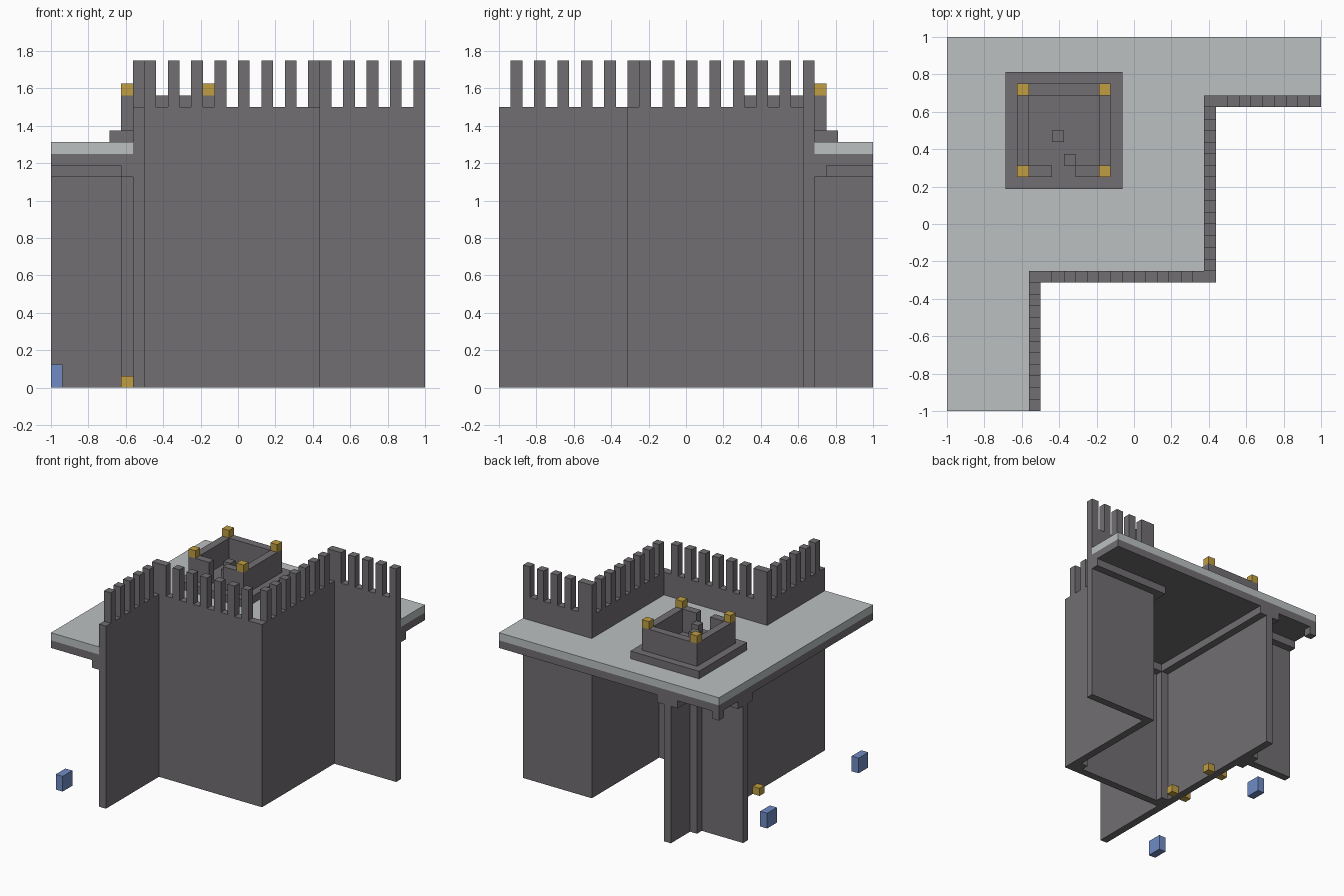
import bpy, bmesh
from mathutils import Vector

cube = bpy.data.objects.get("Cube")
if cube:
    bpy.data.objects.remove(cube, do_unlink=True)

U = 1 / 16  # every part sits on a grid of this size


def material(name, rgb):
    m = bpy.data.materials.new(name)
    m.use_nodes = True
    colour = (*rgb, 1)
    m.diffuse_color = colour
    m.node_tree.nodes["Principled BSDF"].inputs["Base Color"].default_value = colour
    return m


stone = material("dark stone", (0.165, 0.157, 0.165))
pale = material("pale stone", (0.50, 0.53, 0.53))
gold = material("gold", (0.52, 0.34, 0.055))
blue = material("blue", (0.16, 0.26, 0.55))


def finish(name, bm, mat):
    bmesh.ops.recalc_face_normals(bm, faces=bm.faces)
    mesh = bpy.data.meshes.new(name)
    bm.to_mesh(mesh)
    bm.free()
    mesh.materials.append(mat)
    bpy.context.collection.objects.link(bpy.data.objects.new(name, mesh))


def blocks(name, mat, z0, z1, *rects):
    """Boxes over grid rectangles (x0, x1, y0, y1), between two heights."""
    bm = bmesh.new()
    for x0, x1, y0, y1 in rects:
        lo, hi = Vector((x0, y0, z0)) * U, Vector((x1, y1, z1)) * U
        for v in bmesh.ops.create_cube(bm, size=1)["verts"]:
            v.co = (lo + hi) / 2 + v.co * (hi - lo)
    finish(name, bm, mat)


def plate(name, mat, z0, z1, outline):
    bm = bmesh.new()
    face = bm.faces.new([bm.verts.new((x * U, y * U, z0 * U)) for x, y in outline])
    top = bmesh.ops.extrude_face_region(bm, geom=[face])["geom"]
    for v in top:
        if isinstance(v, bmesh.types.BMVert):
            v.co.z = z1 * U
    finish(name, bm, mat)


def cell(x, y):
    return (x, x + 1, y, y + 1)


# Stepped outer wall
plate("stepped_wall", stone, 0, 24,
      [(-9, -16), (-8, -16), (-8, -5), (7, -5), (7, 10), (16, 10),
       (16, 11), (6, 11), (6, -4), (-9, -4)])

# Merlons along each run of the wall
blocks("merlons", stone, 24, 28,
       *[cell(-9, y) for y in range(-15, -4, 2)],
       *[cell(x, -5) for x in range(-8, 5, 2)],
       *[cell(6, y) for y in range(-4, 11, 2)],
       *[cell(x, 10) for x in range(7, 16, 2)])

# Walls beneath the roof
blocks("inner_walls", stone, 0, 19, (-9, -8, -4, 16), (-16, -9, 10, 11))

# Corner pillars
blocks("corner_pillars", stone, 0, 18,
       cell(-10, 9), cell(-10, 11), cell(-8, -4), cell(5, -4))

# Roof deck in two layers
deck = [(-16, -16), (-9, -16), (-9, -4), (6, -4), (6, 11), (16, 11), (16, 16), (-16, 16)]
plate("roof_underside", stone, 19, 20, deck)
plate("roof_deck", pale, 20, 21, deck)

# Ledges where walls meet the roof
blocks("roof_ledges", stone, 18, 19,
       (-10, -9, -16, 10), (-16, -10, 9, 10),
       (-16, -9, 11, 12), (-10, -9, 12, 16),
       (-8, -7, -4, 16), (-7, 5, -4, -3),
       (5, 6, -4, 12), (6, 16, 11, 12), cell(-16, 15))

# Roof hut with a front opening
blocks("hut_base", stone, 21, 22, (-11, -1, 3, 13))
blocks("hut_walls", stone, 22, 25,
       (-10, -9, 4, 12), (-3, -2, 4, 12), (-9, -3, 11, 12),
       (-9, -7, 4, 5), (-5, -3, 4, 5))
blocks("hut_posts", stone, 22, 24, cell(-7, 7), cell(-6, 5))
blocks("hut_corner_lamps", gold, 25, 26,
       *[cell(x, y) for x in (-10, -3) for y in (4, 11)])

# Small lamps on both sides of the long wall
blocks("floor_lamps", gold, 0, 1,
       *[cell(x, y) for x in (-10, -8) for y in (-2, 5)])

# Free-standing blue blocks
blocks("blue_blocks", blue, 0, 2, (-16, -15, -15, -13), (-16, -15, 4, 6))
